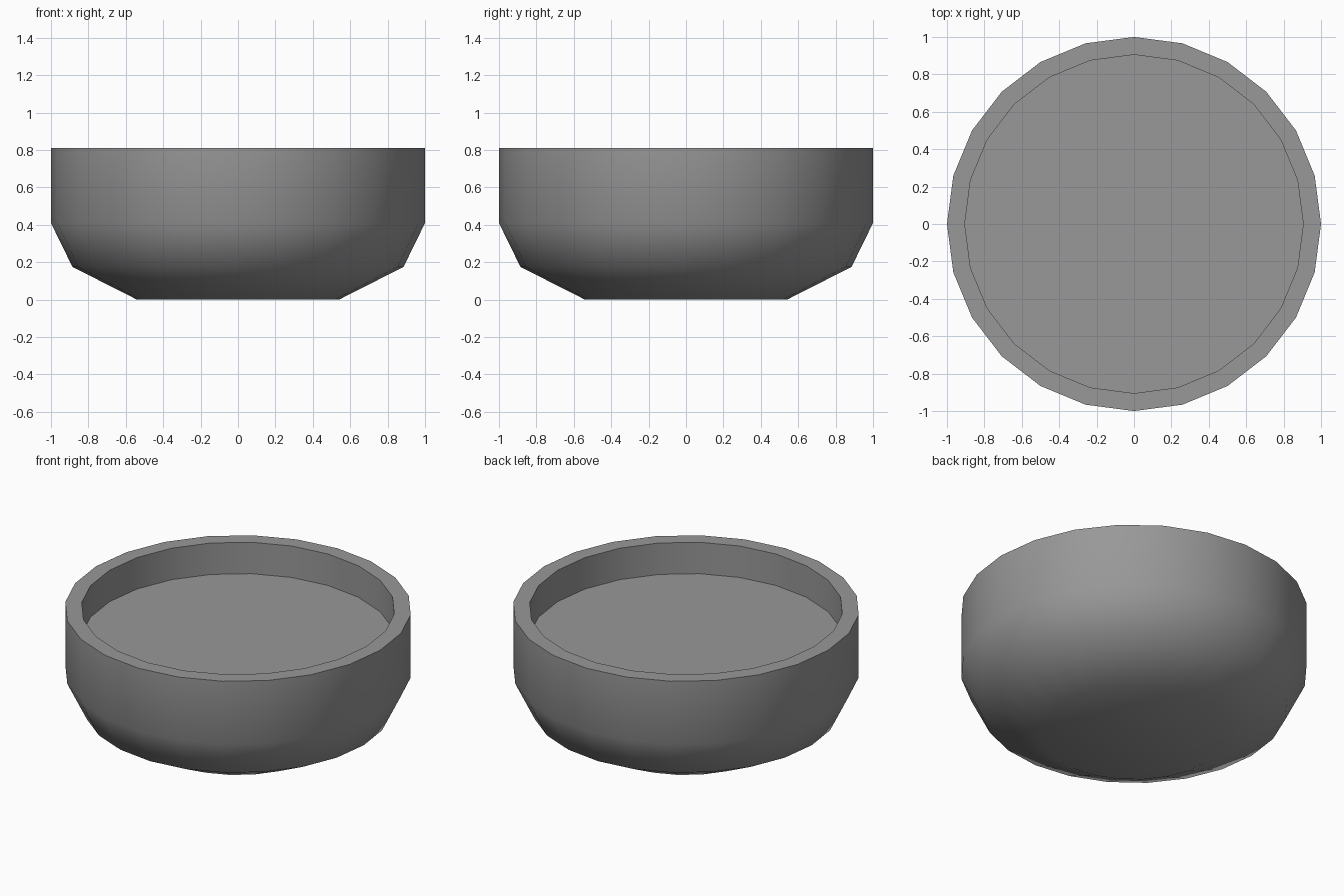
import bpy, bmesh, math

if "Cube" in bpy.data.objects:
    bpy.data.objects.remove(bpy.data.objects["Cube"])

SIDES = 24
# Radius, height from the base, up the outside, over the rim, down to the inner floor
PROFILE = [(0.54, 0.0), (0.885, 0.175), (1.0, 0.41), (1.0, 0.81),
           (0.905, 0.81), (0.905, 0.61)]

bm = bmesh.new()
rings = [[bm.verts.new((r * math.cos(i * math.tau / SIDES),
                        r * math.sin(i * math.tau / SIDES), z))
          for i in range(SIDES)] for r, z in PROFILE]

# Walls between consecutive rings
for low, high in zip(rings, rings[1:]):
    for i in range(SIDES):
        j = (i + 1) % SIDES
        bm.faces.new((low[i], low[j], high[j], high[i]))

# Base and inner floor
bm.faces.new(rings[0][::-1])
bm.faces.new(rings[-1])
bmesh.ops.recalc_face_normals(bm, faces=bm.faces)

mesh = bpy.data.meshes.new("bowl")
bm.to_mesh(mesh)
bm.free()
bowl = bpy.data.objects.new("bowl", mesh)
bpy.context.collection.objects.link(bowl)

# Dark grey finish
grey = bpy.data.materials.new("dark_grey")
grey.diffuse_color = (0.315, 0.315, 0.315, 1.0)
grey.use_nodes = True
grey.node_tree.nodes["Principled BSDF"].inputs["Base Color"].default_value = grey.diffuse_color
mesh.materials.append(grey)

# Smooth body with a crisp rim and floor edge
bpy.context.view_layer.objects.active = bowl
bowl.select_set(True)
bpy.ops.object.shade_smooth_by_angle(angle=math.radians(50))
